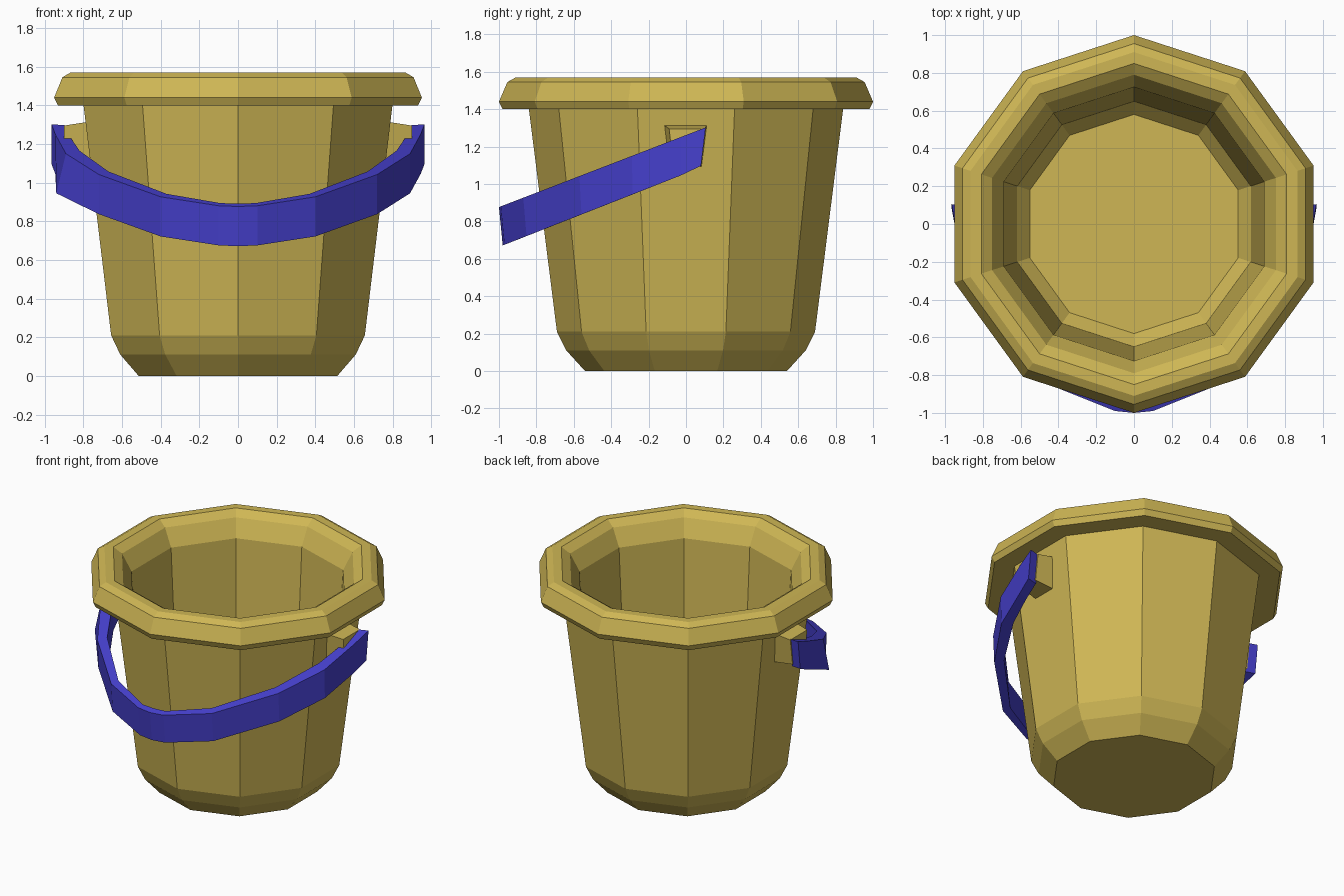
import bpy, bmesh
from math import sin, cos, pi

if "Cube" in bpy.data.objects:
    bpy.data.objects.remove(bpy.data.objects["Cube"])

SIDES = 10


def material(name, color):
    m = bpy.data.materials.new(name)
    m.diffuse_color = color
    m.use_nodes = True
    m.node_tree.nodes["Principled BSDF"].inputs["Base Color"].default_value = m.diffuse_color
    return m


yellow = material("yellow_plastic", (0.62, 0.47, 0.09, 1))
blue = material("blue_plastic", (0.06, 0.05, 0.6, 1))


def make_object(name, bm, mat):
    bmesh.ops.recalc_face_normals(bm, faces=bm.faces)
    mesh = bpy.data.meshes.new(name)
    bm.to_mesh(mesh)
    bm.free()
    mesh.materials.append(mat)
    obj = bpy.data.objects.new(name, mesh)
    bpy.context.collection.objects.link(obj)
    return obj


def loft(name, rings, mat):
    """Bridge successive closed rings of points and cap both ends."""
    bm = bmesh.new()
    rows = [[bm.verts.new(p) for p in ring] for ring in rings]
    n = len(rows[0])
    for a, b in zip(rows, rows[1:]):
        for i in range(n):
            j = (i + 1) % n
            bm.faces.new((a[i], a[j], b[j], b[i]))
    bm.faces.new(rows[0])
    bm.faces.new(rows[-1])
    return make_object(name, bm, mat)


# Bucket: ten-sided lathe, outside from the base up, over the rim, down inside
profile = [
    (0.54, 0.0), (0.64, 0.11), (0.69, 0.21), (0.84, 1.40),
    (0.98, 1.40), (1.0, 1.44), (0.955, 1.545), (0.91, 1.57),
    (0.85, 1.57), (0.79, 1.53), (0.725, 1.41),
    (0.65, 0.19), (0.58, 0.11),
]
angles = [pi / 2 + 2 * pi * k / SIDES for k in range(SIDES)]
loft("bucket", [[(r * cos(a), r * sin(a), z) for a in angles] for r, z in profile], yellow)

# Handle mounts: tapered blocks on both sides
for side, s in (("right", 1), ("left", -1)):
    loft("handle_mount_" + side, [
        [(s * 0.74, -0.125, 1.32), (s * 0.74, 0.115, 1.32),
         (s * 0.72, 0.085, 1.09), (s * 0.72, -0.095, 1.09)],
        [(s * 0.90, -0.09, 1.295), (s * 0.90, 0.10, 1.295),
         (s * 0.90, 0.075, 1.11), (s * 0.90, -0.07, 1.11)],
    ], yellow)

# Handle: flat band hanging forward, half path of (outer x, y, inner x, y)
half = [
    (0.965, 0.105, 0.89, 0.09), (0.945, -0.03, 0.87, -0.06),
    (0.89, -0.29, 0.82, -0.25), (0.72, -0.57, 0.67, -0.53),
    (0.40, -0.87, 0.37, -0.83), (0.10, -0.99, 0.09, -0.955),
]
path = half + [(0, -1.0, 0, -0.96)] + [(-a, b, -c, d) for a, b, c, d in reversed(half)]


def top_z(y):
    return 1.30 + (y - 0.1) * 0.385


rings = []
for ox, oy, ix, iy in path:
    lean = -0.025 if oy > 0 else 0.02 * max(0, -oy)
    flare = -0.05 if ox == -0.89 else 0
    rings.append([
        (ox, oy, top_z(oy)), (ix, iy, top_z(iy)),
        (ix, iy + lean, top_z(iy) - 0.205), (ox + flare, oy + lean, top_z(oy) - 0.205),
    ])
loft("handle", rings, blue)
